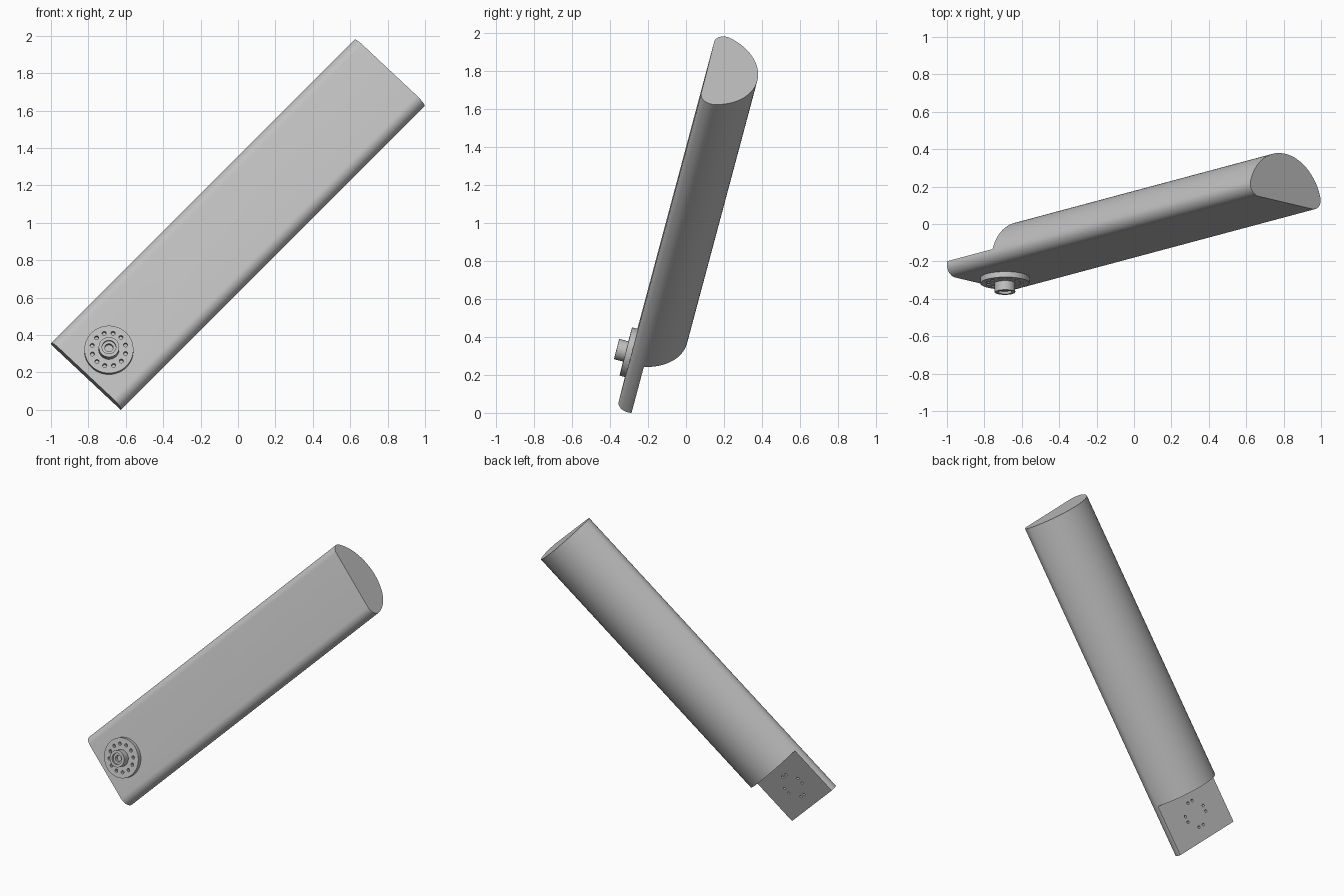
import bpy, bmesh
from math import sin, cos, pi, sqrt, atan2, radians
from mathutils import Matrix, Vector

if "Cube" in bpy.data.objects:
    bpy.data.objects.remove(bpy.data.objects["Cube"])

# Local frame: X = width, Y = towards the rounded back, Z = along the arm
along = Vector((0.695, 0.186, 0.695)).normalized()
width = Vector((0.72, -0.17, -0.674))
width = (width - along * width.dot(along)).normalized()
back = along.cross(width)
FRAME = Matrix.Translation((-0.812, -0.32, 0.194)) @ Matrix((width, back, along)).transposed().to_4x4()

LENGTH, RADIUS, FILLET = 2.335, 0.27, 0.06
TAB_LENGTH, TAB_DEPTH = 0.348, 0.08
HUB_Z = 0.175

grey = bpy.data.materials.new("light_grey")
grey.use_nodes = True
COLOUR = (0.53, 0.53, 0.53, 1)
grey.diffuse_color = COLOUR
grey.node_tree.nodes["Principled BSDF"].inputs["Base Color"].default_value = COLOUR


def make_object(name, bm):
    bmesh.ops.recalc_face_normals(bm, faces=bm.faces)
    mesh = bpy.data.meshes.new(name)
    bm.to_mesh(mesh)
    bm.free()
    mesh.materials.append(grey)
    obj = bpy.data.objects.new(name, mesh)
    bpy.context.collection.objects.link(obj)
    obj.matrix_world = FRAME
    return obj


def arc(cx, cy, r, start, end, steps):
    angles = [start + (end - start) * i / steps for i in range(steps + 1)]
    return [(cx + r * cos(t), cy + r * sin(t)) for t in angles]


def lathe(name, profile, steps=64):
    """Turn a closed (radius, y) profile about the hub axis."""
    bm = bmesh.new()
    verts = [bm.verts.new((r, y, 0)) for r, y in profile]
    edges = [bm.edges.new((a, b)) for a, b in zip(verts, verts[1:])]
    bmesh.ops.spin(bm, geom=verts + edges, cent=(0, 0, 0), axis=(0, 1, 0),
                   angle=2 * pi, steps=steps, use_merge=True)
    bmesh.ops.remove_doubles(bm, verts=bm.verts, dist=1e-5)
    bmesh.ops.translate(bm, verts=bm.verts, vec=(0, 0, HUB_Z))
    return make_object(name, bm)


def hole_cutter(name, angles, ring, radius, y, depth):
    """Ring of small pins along the hub axis."""
    bm = bmesh.new()
    for t in angles:
        place = Matrix.Translation((ring * sin(t), y, HUB_Z + ring * cos(t)))
        bmesh.ops.create_cone(bm, cap_ends=True, segments=16, radius1=radius,
                              radius2=radius, depth=depth,
                              matrix=place @ Matrix.Rotation(pi / 2, 4, 'X'))
    return make_object(name, bm)


def carve(obj, cutters):
    """Subtract the cutters, bake the result and discard the cutters."""
    for cutter in cutters:
        cutter.hide_render = True
        mod = obj.modifiers.new("cut", 'BOOLEAN')
        mod.operation, mod.solver, mod.object = 'DIFFERENCE', 'EXACT', cutter
    graph = bpy.context.evaluated_depsgraph_get()
    mesh = bpy.data.meshes.new_from_object(obj.evaluated_get(graph))
    obj.modifiers.clear()
    obj.data = mesh
    for cutter in cutters:
        bpy.data.objects.remove(cutter)


# Arm: half-round bar with filleted front edges
centre = sqrt((RADIUS - FILLET) ** 2 - FILLET ** 2)
tangent = atan2(FILLET, centre)
outline = (arc(centre, FILLET, FILLET, -pi / 2, tangent, 12)
           + arc(0, 0, RADIUS, tangent, pi - tangent, 48)[1:-1]
           + arc(-centre, FILLET, FILLET, pi - tangent, 1.5 * pi, 12))
bm = bmesh.new()
face = bm.faces.new([bm.verts.new((x, y, 0)) for x, y in outline])
top = bmesh.ops.extrude_face_region(bm, geom=[face])["geom"]
bmesh.ops.translate(bm, verts=[v for v in top if isinstance(v, bmesh.types.BMVert)],
                    vec=(0, 0, LENGTH))
arm = make_object("arm", bm)

# Mounting tab: cut the back away at the lower end, then drill paired holes
bm = bmesh.new()
bmesh.ops.create_cube(bm, size=1, matrix=Matrix.Translation((0, TAB_DEPTH + 0.5, TAB_LENGTH - 0.5)))
tab_cutter = make_object("tab_cutter", bm)
pairs = [k * pi / 2 + s * radians(13) for k in range(4) for s in (-1, 1)]
carve(arm, [tab_cutter, hole_cutter("tab_holes", pairs, 0.088, 0.009, 0.05, 0.12)])

# Flange: thin disc on the front with a ring of holes
flange = lathe("flange", [(0, 0.001), (0.131, 0.001), (0.131, -0.03), (0, -0.03)])
ring = [k * pi / 6 for k in range(12)]
carve(flange, [hole_cutter("flange_holes", ring, 0.092, 0.011, -0.03, 0.05)])

# Boss: short collar with a stepped bore
boss = lathe("boss", [(0, -0.028), (0.055, -0.028), (0.055, -0.08), (0.037, -0.08),
                      (0.037, -0.066), (0.022, -0.066), (0.022, -0.04), (0, -0.04)])

# Smooth the round faces, keep crisp edges
bpy.ops.object.select_all(action='DESELECT')
for obj in (arm, flange, boss):
    obj.select_set(True)
bpy.context.view_layer.objects.active = arm
bpy.ops.object.shade_smooth_by_angle(angle=radians(30))
